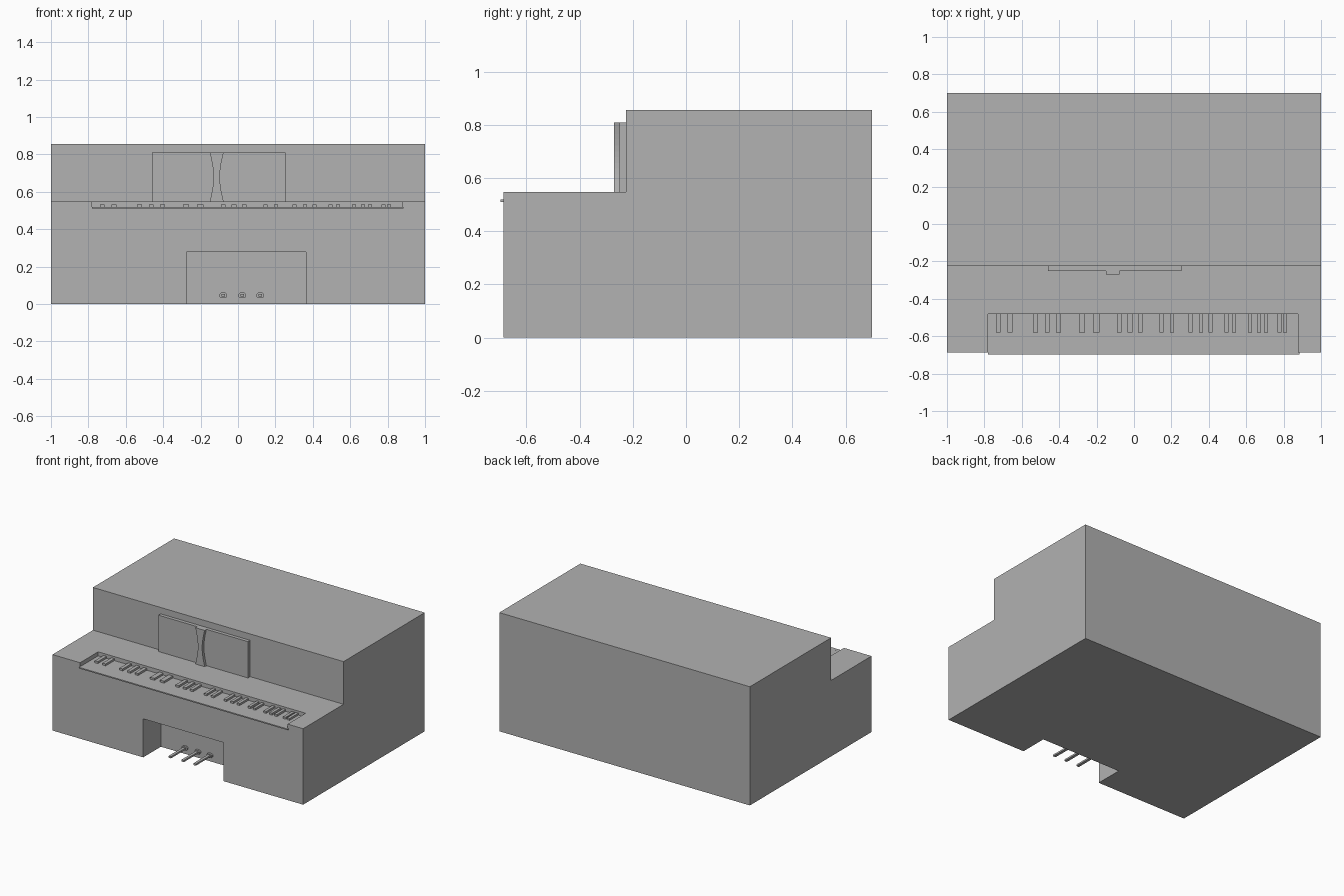
import bpy, bmesh, math

if "Cube" in bpy.data.objects:
    bpy.data.objects.remove(bpy.data.objects["Cube"])

grey = bpy.data.materials.new("plain grey")
grey.diffuse_color = (0.445, 0.445, 0.445, 1)
grey.use_nodes = True
grey.node_tree.nodes["Principled BSDF"].inputs["Base Color"].default_value = grey.diffuse_color


def prism(name, outline, axis, lo, hi):
    """Extrude a 2D outline along x (outline in y,z) or y (outline in x,z)."""
    bm = bmesh.new()
    place = (lambda p: (lo, p[0], p[1])) if axis == "x" else (lambda p: (p[0], lo, p[1]))
    face = bm.faces.new([bm.verts.new(place(p)) for p in outline])
    new = bmesh.ops.extrude_face_region(bm, geom=[face])["geom"]
    shift = (hi - lo, 0, 0) if axis == "x" else (0, hi - lo, 0)
    bmesh.ops.translate(bm, verts=[v for v in new if isinstance(v, bmesh.types.BMVert)], vec=shift)
    bmesh.ops.recalc_face_normals(bm, faces=bm.faces)
    mesh = bpy.data.meshes.new(name)
    bm.to_mesh(mesh)
    bm.free()
    mesh.materials.append(grey)
    obj = bpy.data.objects.new(name, mesh)
    bpy.context.collection.objects.link(obj)
    return obj


def box(name, x0, x1, y0, y1, z0, z1):
    return prism(name, [(x0, z0), (x1, z0), (x1, z1), (x0, z1)], "y", y0, y1)


def cut(target, cutter):
    mod = target.modifiers.new("cut", "BOOLEAN")
    mod.operation, mod.solver, mod.object = "DIFFERENCE", "EXACT", cutter
    bpy.context.view_layer.objects.active = target
    bpy.ops.object.modifier_apply(modifier=mod.name)
    bpy.data.objects.remove(cutter)


FRONT, BACK, STEP = -0.686, 0.70, -0.225
SHELF, TOP = 0.548, 0.856

# Stepped cabinet with a knee opening and a keyboard recess
cabinet = prism("cabinet", [(FRONT, 0), (BACK, 0), (BACK, TOP), (STEP, TOP),
                            (STEP, SHELF), (FRONT, SHELF)], "x", -1, 1)
cut(cabinet, box("knee_cutter", -0.276, 0.364, -0.8, -0.485, -0.1, 0.278))
cut(cabinet, box("keyboard_cutter", -0.78, 0.876, -0.8, -0.48, 0.519, 0.7))

# Lip in front of the keyboard
box("keyboard_lip", -0.78, 0.885, -0.698, FRONT + 0.01, 0.511, 0.5195)

# Raised keys: centre positions, narrower towards the right
keys = [-0.725, -0.663, -0.527, -0.463, -0.404, -0.278, -0.201, -0.079, -0.021, 0.034, 0.147,
        0.203, 0.303, 0.358, 0.409, 0.495, 0.535, 0.62, 0.668, 0.706, 0.777, 0.808]
for i, x in enumerate(keys):
    half = 0.017 if i in (5, 6) else 0.0125 if i < 10 else 0.0105
    box("raised_key", x - half, x + half, -0.58, -0.478, 0.515, 0.533)

# Music stand with a waisted centre strip
box("music_stand", -0.46, 0.255, -0.25, STEP + 0.005, SHELF - 0.005, 0.81)
n = 12
strip = []
for side in (-1, 1):
    edge = []
    for i in range(n + 1):
        t = i / n
        half = 0.037 - 0.02 * math.sin(math.pi * t)
        edge.append((-0.114 + side * half, SHELF + t * (0.81 - SHELF)))
    strip += edge if side < 0 else edge[::-1]
prism("music_stand_strip", strip, "y", -0.27, -0.245)

# Pedals: bevelled wall mount with a thin rod
for x in (-0.079, 0.023, 0.119):
    c, w, h = 0.008, 0.021, 0.014
    mount = [(-w + c, -h), (w - c, -h), (w, -h + c), (w, h - c),
             (w - c, h), (-w + c, h), (-w, h - c), (-w, -h + c)]
    prism("pedal_mount", [(x + a, 0.046 + b) for a, b in mount], "y", -0.50, -0.48)
    box("pedal_rod", x - 0.01, x + 0.01, -0.665, -0.49, 0.04, 0.052)
